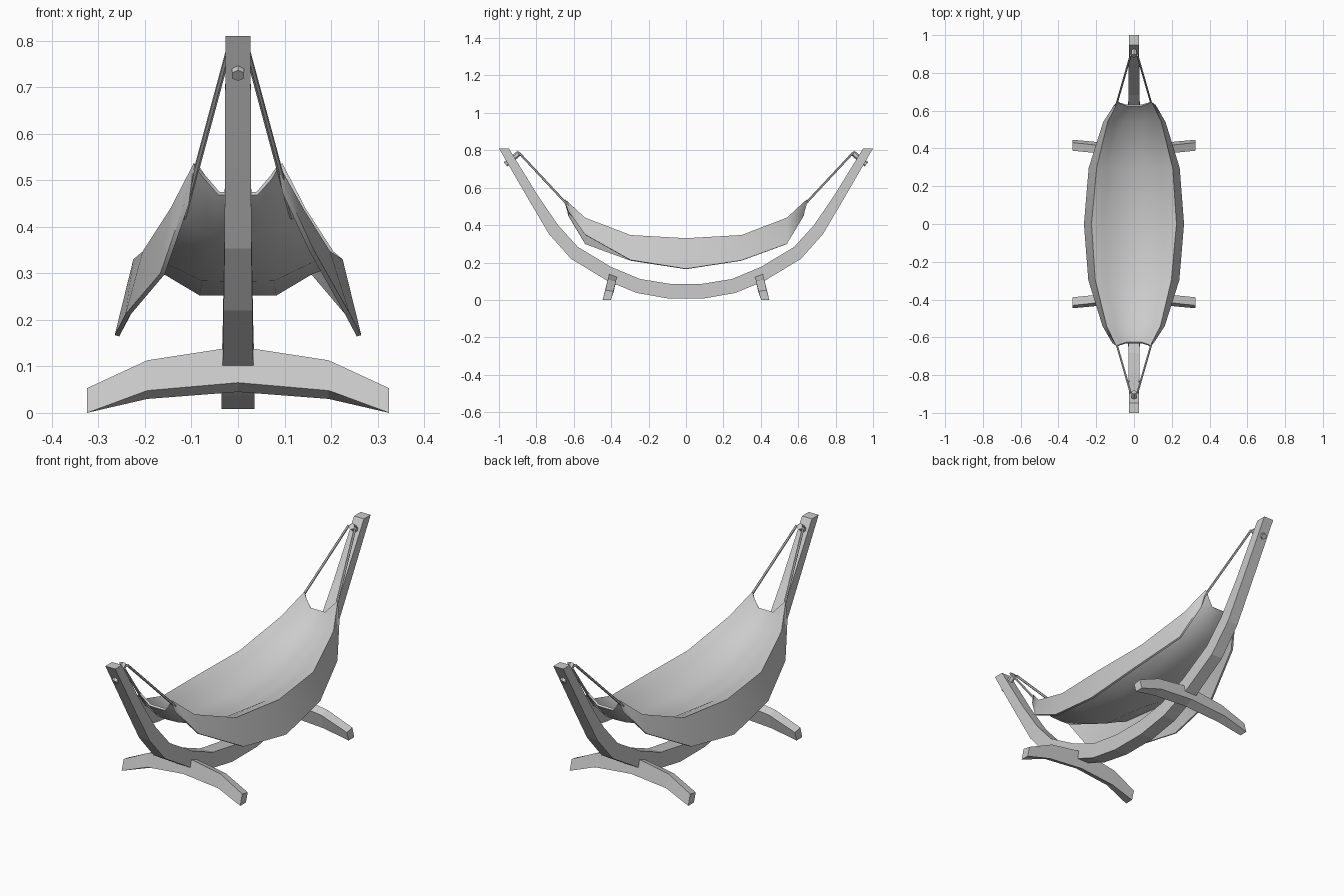
import bpy, bmesh
from mathutils import Vector, Matrix

if "Cube" in bpy.data.objects:
    bpy.data.objects.remove(bpy.data.objects["Cube"])


def make(name, verts, faces, recalc=True):
    me = bpy.data.meshes.new(name)
    me.from_pydata(verts, [], faces)
    if recalc:
        bm = bmesh.new()
        bm.from_mesh(me)
        bmesh.ops.recalc_face_normals(bm, faces=bm.faces)
        bm.to_mesh(me)
        bm.free()
    ob = bpy.data.objects.new(name, me)
    bpy.context.collection.objects.link(ob)
    return ob


def loft(name, rings):
    """Closed solid through a row of equal rings."""
    n = len(rings[0])
    verts = [p for r in rings for p in r]
    faces = [(i * n + j, i * n + (j + 1) % n, (i + 1) * n + (j + 1) % n, (i + 1) * n + j)
             for i in range(len(rings) - 1) for j in range(n)]
    faces += [tuple(range(n)), tuple(range(len(verts) - n, len(verts)))]
    return make(name, verts, faces)


def rod(name, a, b, radius, sides):
    a, b = Vector(a), Vector(b)
    bm = bmesh.new()
    rot = (b - a).to_track_quat('Z', 'Y').to_matrix().to_4x4()
    bmesh.ops.create_cone(bm, cap_ends=True, segments=sides, radius1=radius, radius2=radius,
                          depth=(b - a).length, matrix=Matrix.Translation((a + b) / 2) @ rot)
    me = bpy.data.meshes.new(name)
    bm.to_mesh(me)
    bm.free()
    ob = bpy.data.objects.new(name, me)
    bpy.context.collection.objects.link(ob)
    return ob


# Curved main beam: lower edge, upper edge, half width
half = [((-1, .81), (-.947, .81), .027), ((-.834, .524), (-.791, .556), .028),
        ((-.733, .353), (-.684, .40), .029), ((-.615, .22), (-.578, .283), .031),
        ((-.417, .10), (-.40, .176), .033), ((-.262, .037), (-.246, .112), .035),
        ((-.096, .008), (-.086, .086), .036)]
other = [((-a[0], a[1]), (-b[0], b[1]), w) for a, b, w in reversed(half)]
loft("main_beam", [[(-w, *a), (w, *a), (w, *b), (-w, *b)] for a, b, w in half + other])

# Arched feet, leaning inward: x, then front-bottom, back-bottom, back-top, front-top
foot = [(.325, (-.446, 0), (-.402, 0), (-.388, .045), (-.431, .053)),
        (.195, (-.434, .048), (-.391, .030), (-.375, .100), (-.417, .113)),
        (0, (-.429, .065), (-.386, .045), (-.368, .127), (-.410, .143))]
for s, side in ((1, "front"), (-1, "back")):
    rows = [(-r[0], r[1:]) for r in foot] + [(r[0], r[1:]) for r in reversed(foot[:2])]
    loft(side + "_foot", [[(x, s * y, z) for y, z in pts] for x, pts in rows])

    # Bolt through the beam end and the two ropes hanging from it
    rod(side + "_bolt", (0, s * -.965, .725), (0, s * -.89, .787), .015, 6)
    for m, lr in ((-1, "left"), (1, "right")):
        rod(f"{side}_{lr}_rope", (m * .018, s * -.893, .787), (m * .117, s * -.55, .42), .006, 6)

# Cloth: per row, points (x, y, z) from centre to crest to hanging flap edge (right side)
rows = [
    [(0, -.625, .475), (.04, -.625, .475), (.07, -.635, .51), (.087, -.643, .535), (.105, -.63, .475)],
    [(0, -.54, .385), (.055, -.54, .387), (.105, -.54, .415), (.140, -.54, .44), (.163, -.54, .35)],
    [(0, -.297, .292), (.075, -.297, .293), (.145, -.297, .327), (.198, -.297, .347), (.240, -.297, .214)],
    [(0, 0, .262), (.08, 0, .262), (.155, 0, .307), (.225, 0, .33), (.265, 0, .167)],
    [(0, .297, .292), (.075, .297, .293), (.145, .297, .327), (.205, .297, .347), (.242, .297, .212)],
    [(0, .54, .385), (.055, .54, .387), (.105, .54, .415), (.145, .54, .44), (.167, .54, .30)],
    [(0, .625, .475), (.04, .625, .475), (.07, .635, .51), (.095, .645, .537), (.115, .63, .45)]]
# The left side is the right side turned half a circle about z
full = []
for i, row in enumerate(rows):
    left = [(-x, -y, z) for x, y, z in reversed(rows[-1 - i][1:])]
    full.append(left + row)
n = len(full[0])
verts = [p for r in full for p in r]
faces = [(i * n + j, i * n + j + 1, (i + 1) * n + j + 1, (i + 1) * n + j)
         for i in range(len(full) - 1) for j in range(n - 1)]
cloth = make("hammock_cloth", verts, faces, recalc=False)
mod = cloth.modifiers.new("thickness", 'SOLIDIFY')
mod.thickness = .01
mod.offset = -1
bpy.context.view_layer.objects.active = cloth
cloth.select_set(True)
bpy.ops.object.modifier_apply(modifier=mod.name)
bpy.ops.object.shade_smooth_by_angle(angle=1.2)
